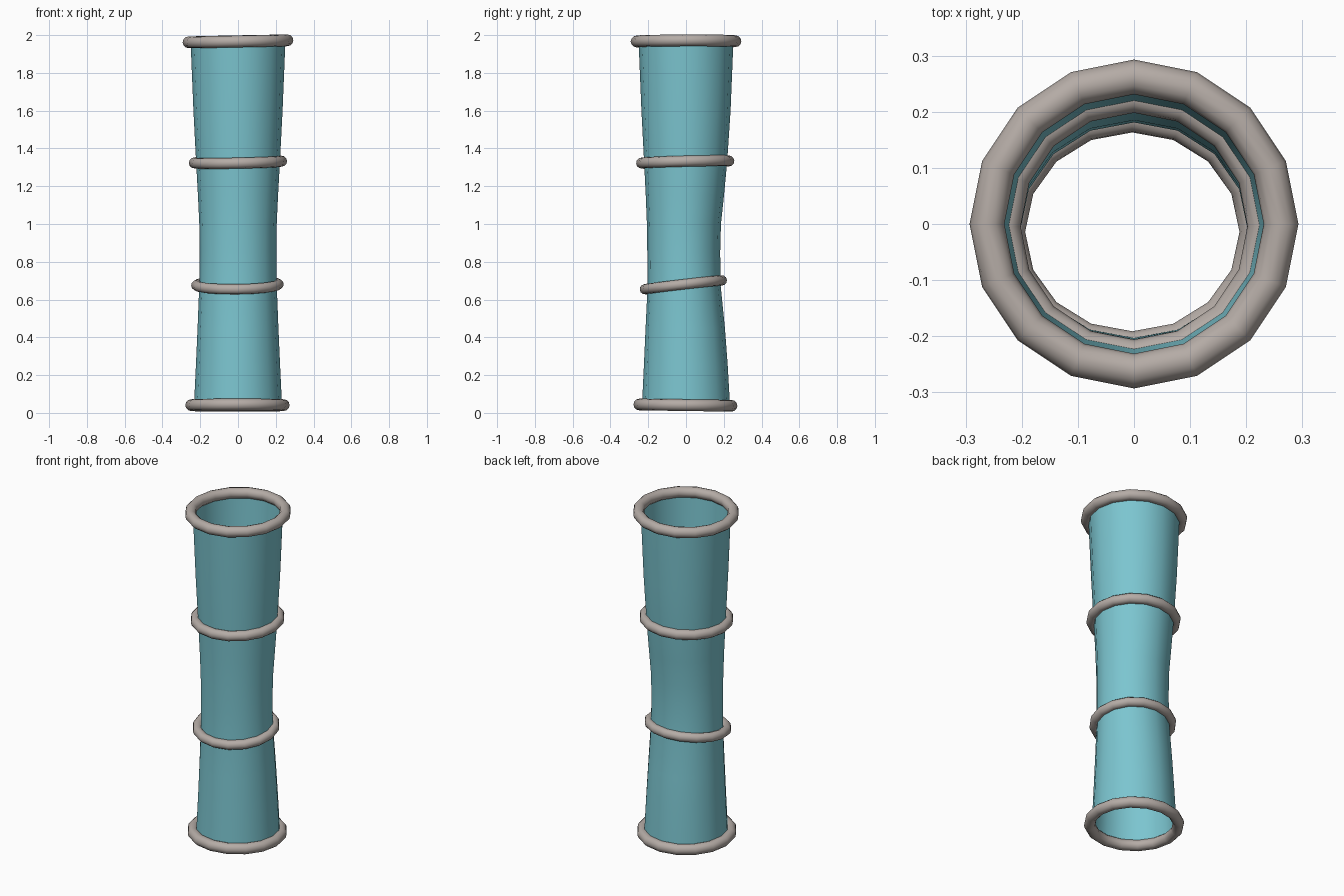
import bpy, bmesh, math
from mathutils import Vector, Matrix

if "Cube" in bpy.data.objects:
    bpy.data.objects.remove(bpy.data.objects["Cube"])

SIDES = 16

def material(name, color):
    m = bpy.data.materials.new(name)
    m.diffuse_color = color
    m.use_nodes = True
    m.node_tree.nodes["Principled BSDF"].inputs["Base Color"].default_value = m.diffuse_color
    return m

def finish(bm, name, mat=None):
    bmesh.ops.recalc_face_normals(bm, faces=bm.faces)
    for f in bm.faces:
        f.smooth = True
    me = bpy.data.meshes.new(name)
    bm.to_mesh(me)
    bm.free()
    ob = bpy.data.objects.new(name, me)
    bpy.context.collection.objects.link(ob)
    if mat:
        me.materials.append(mat)
    return ob

def skin(bm, loops, closed=False):
    n = len(loops)
    for i in range(n if closed else n - 1):
        a, b = loops[i], loops[(i + 1) % n]
        for k in range(len(a)):
            j = (k + 1) % len(a)
            bm.faces.new((a[k], a[j], b[j], b[k]))

teal = material("teal", (0.2, 0.56, 0.63, 1))
taupe = material("taupe", (0.46, 0.41, 0.38, 1))

# Waisted open tube: z, centre y, radius x, radius y
sections = [(0.04, 0, 0.233, 0.233), (0.25, -0.001, 0.223, 0.222),
            (0.45, -0.004, 0.214, 0.210), (0.68, -0.010, 0.205, 0.193),
            (0.85, -0.012, 0.203, 0.193), (1.0, -0.011, 0.205, 0.196),
            (1.15, -0.006, 0.212, 0.207), (1.33, -0.002, 0.222, 0.220),
            (1.6, 0, 0.236, 0.236), (1.967, 0, 0.251, 0.251)]
bm = bmesh.new()
angles = [2 * math.pi * k / SIDES for k in range(SIDES)]
loops = [[bm.verts.new((rx * math.cos(a), cy + ry * math.sin(a), z)) for a in angles]
         for z, cy, rx, ry in sections]
skin(bm, loops)
finish(bm, "tube", teal)

# Slightly tilted rings: centre, radius x, radius y, tube radius, slope x, slope y
rings = [("bottom_ring", (-0.003, -0.003, 0.041), 0.245, 0.244, 0.031, 0.0, -0.014),
         ("lower_ring", (-0.003, -0.014, 0.678), 0.218, 0.204, 0.027, 0.012, 0.115),
         ("upper_ring", (0, -0.004, 1.328), 0.231, 0.231, 0.029, 0.02, 0.025),
         ("top_ring", (0, 0, 1.967), 0.262, 0.262, 0.031, 0.02, 0.003)]
for name, c, rx, ry, r, sx, sy in rings:
    bm = bmesh.new()
    up = Vector((-sx, -sy, 1)).normalized()
    loops = []
    for a in angles:
        out = Vector((math.cos(a), math.sin(a), sx * math.cos(a) + sy * math.sin(a))).normalized()
        x, y = rx * math.cos(a), ry * math.sin(a)
        p = Vector(c) + Vector((x, y, sx * x + sy * y))
        loops.append([bm.verts.new(p + r * (math.cos(t) * out + math.sin(t) * up))
                      for t in (2 * math.pi * k / 12 for k in range(12))])
    skin(bm, loops, True)
    finish(bm, name, taupe)
